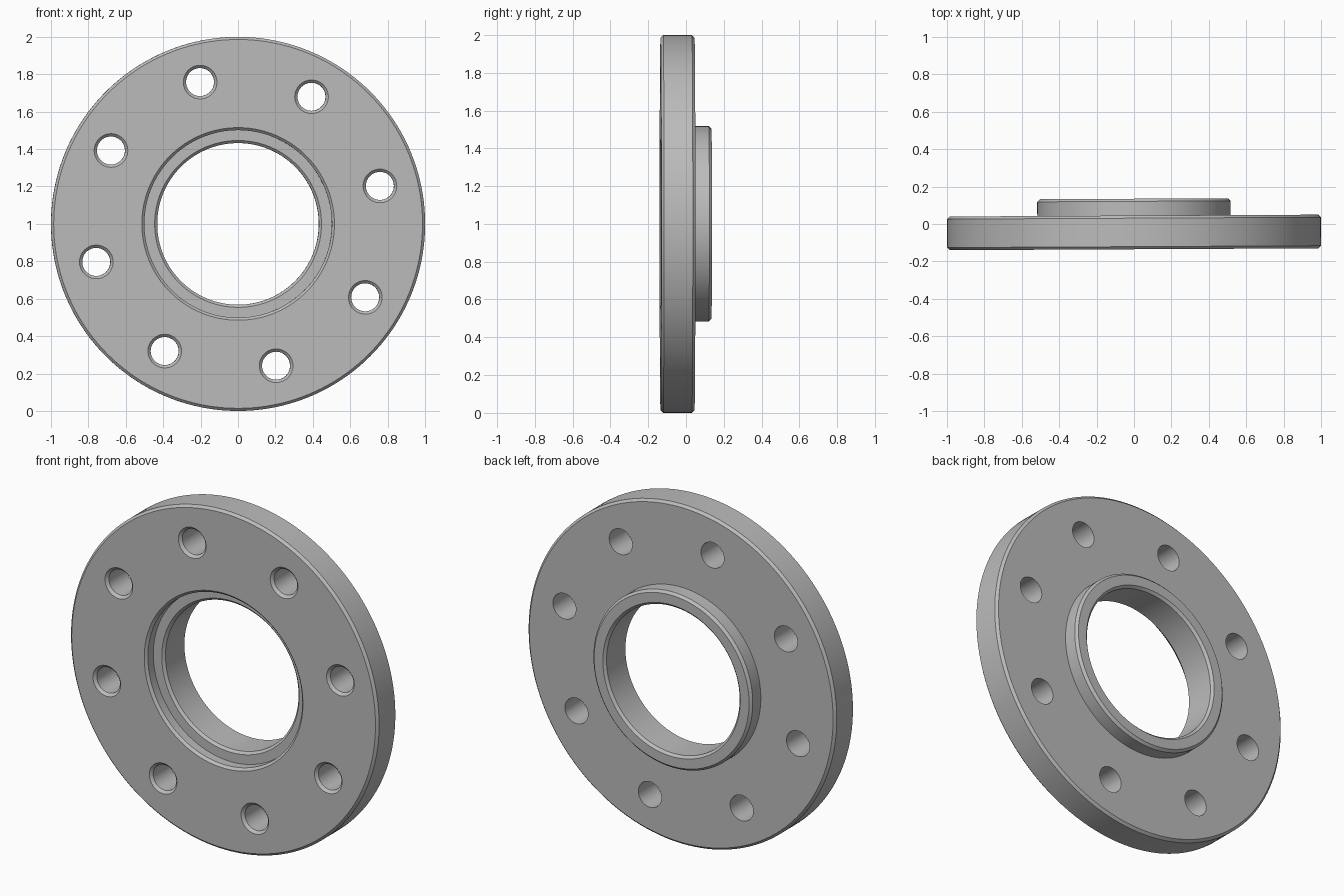
import bpy, bmesh, math
from mathutils import Matrix, Vector

if "Cube" in bpy.data.objects:
    bpy.data.objects.remove(bpy.data.objects["Cube"], do_unlink=True)

steel = bpy.data.materials.new("steel grey")
steel.use_nodes = True
steel.diffuse_color = (0.5, 0.5, 0.5, 1)
steel.node_tree.nodes["Principled BSDF"].inputs["Base Color"].default_value = steel.diffuse_color


def lathe(bm, profile, steps, centre=(0, 0, 0), closed=True):
    """Revolve (radius, y) points around the y axis through centre."""
    c = Vector(centre)
    verts = [bm.verts.new(c + Vector((r, y, 0))) for r, y in profile]
    pairs = list(zip(verts, verts[1:] + verts[:1]))
    edges = [bm.edges.new(p) for p in (pairs if closed else pairs[:-1])]
    bmesh.ops.spin(bm, geom=verts + edges, cent=c, axis=(0, 1, 0),
                   angle=math.tau, steps=steps, use_merge=True)


def finish(bm, name):
    bmesh.ops.remove_doubles(bm, verts=bm.verts, dist=1e-5)
    bmesh.ops.recalc_face_normals(bm, faces=bm.faces)
    mesh = bpy.data.meshes.new(name)
    bm.to_mesh(mesh)
    bm.free()
    mesh.materials.append(steel)
    ob = bpy.data.objects.new(name, mesh)
    bpy.context.collection.objects.link(ob)
    return ob


front, back, hub, ledge, c = -0.135, 0.045, 0.135, -0.07, 0.014

# Chamfered disc, rear hub, front recess and bore as one closed section
section = [
    (0.515, front), (1 - c, front), (1, front + c), (1, back - c), (1 - c, back),
    (0.517, back), (0.517, hub - c), (0.517 - c, hub),
    (0.432 + c, hub), (0.432, hub - c),
    (0.432, ledge + c), (0.432 + c, ledge),
    (0.501, ledge), (0.501, front + c),
]
bm = bmesh.new()
lathe(bm, section, 160)
flange = finish(bm, "flange")

# Eight bolt holes, countersunk at the front
hole = [(0, front - 0.05), (0.14, front - 0.05), (0.075, front + 0.015),
        (0.075, back + 0.05), (0, back + 0.05)]
bm = bmesh.new()
for i in range(8):
    a = math.radians(15 + 45 * i)
    lathe(bm, hole, 48, (0.785 * math.cos(a), 0, 0.785 * math.sin(a)), closed=False)
cutter = finish(bm, "bolt_hole_cutter")
cutter.hide_render = True

cut = flange.modifiers.new("bolt holes", "BOOLEAN")
cut.operation = "DIFFERENCE"
cut.solver = "EXACT"
cut.object = cutter
bpy.context.view_layer.objects.active = flange
bpy.ops.object.select_all(action="DESELECT")
flange.select_set(True)
bpy.ops.object.modifier_apply(modifier=cut.name)
bpy.data.objects.remove(cutter, do_unlink=True)

# Stand upright, with a very slight turn
flange.data.transform(Matrix.Translation((0, 0, 1)) @ Matrix.Rotation(0.005, 4, "Z"))
bpy.ops.object.shade_smooth_by_angle(angle=math.radians(25))
